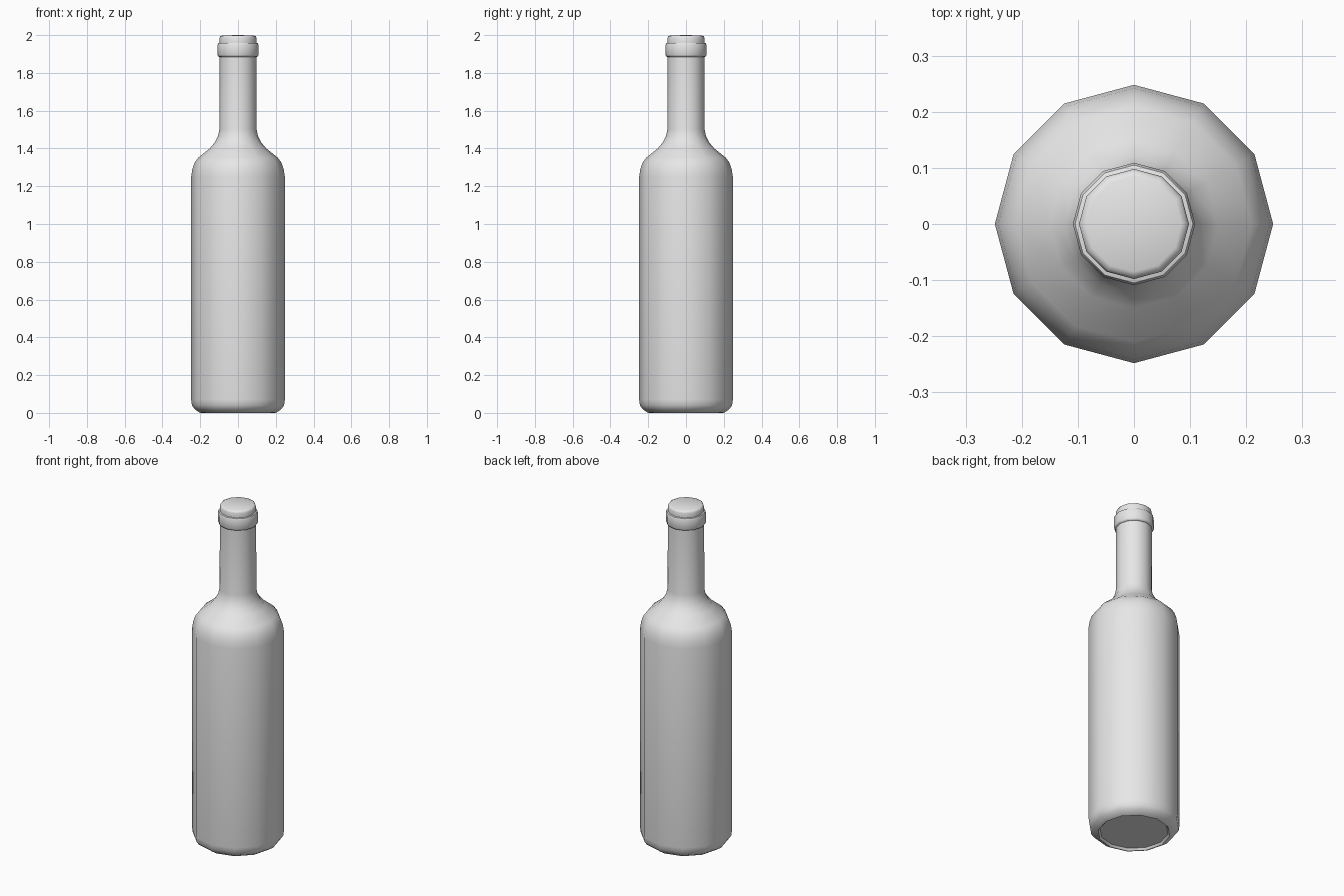
import bpy
import bmesh
import math

cube = bpy.data.objects.get("Cube")
if cube:
    bpy.data.objects.remove(cube, do_unlink=True)

SIDES = 12

# One plain grey for the whole bottle
grey = bpy.data.materials.new("plain_grey")
grey.use_nodes = True
colour = (0.8, 0.8, 0.8, 1)
grey.diffuse_color = colour
grey.node_tree.nodes["Principled BSDF"].inputs["Base Color"].default_value = colour


def lathe(name, profile):
    """Turn a (radius, height) profile around the z axis."""
    bm = bmesh.new()
    verts = [bm.verts.new((r, 0, z)) for r, z in profile]
    edges = [bm.edges.new(pair) for pair in zip(verts, verts[1:])]
    bmesh.ops.spin(bm, geom=verts + edges, cent=(0, 0, 0), axis=(0, 0, 1),
                   angle=math.tau, steps=SIDES, use_merge=False)
    bmesh.ops.remove_doubles(bm, verts=bm.verts[:], dist=0.0005)
    bmesh.ops.recalc_face_normals(bm, faces=bm.faces[:])
    mesh = bpy.data.meshes.new(name)
    bm.to_mesh(mesh)
    bm.free()
    mesh.materials.append(grey)
    obj = bpy.data.objects.new(name, mesh)
    bpy.context.collection.objects.link(obj)
    bpy.ops.object.select_all(action="DESELECT")
    obj.select_set(True)
    bpy.context.view_layer.objects.active = obj
    bpy.ops.object.shade_smooth_by_angle(angle=math.radians(50))
    return obj


# Shallow recess underneath, rounded foot, straight body, shoulder, neck,
# raised collar and closed, softly domed lip
base = [(0, 0.012), (0.185, 0.012), (0.195, 0)]
foot = [(0.205, 0.003), (0.23, 0.02), (0.244, 0.04), (0.248, 0.07)]
shoulder = [(0.248, 1.25), (0.242, 1.29), (0.23, 1.325), (0.21, 1.352),
            (0.15, 1.4), (0.123, 1.432), (0.106, 1.465), (0.099, 1.5)]
collar = [(0.098, 1.885), (0.105, 1.887), (0.109, 1.895),
          (0.109, 1.947), (0.105, 1.957), (0.098, 1.959)]
lip = [(0.098, 1.985), (0.094, 1.994), (0.085, 1.998), (0, 2)]

lathe("bottle", base + foot + shoulder + collar + lip)
